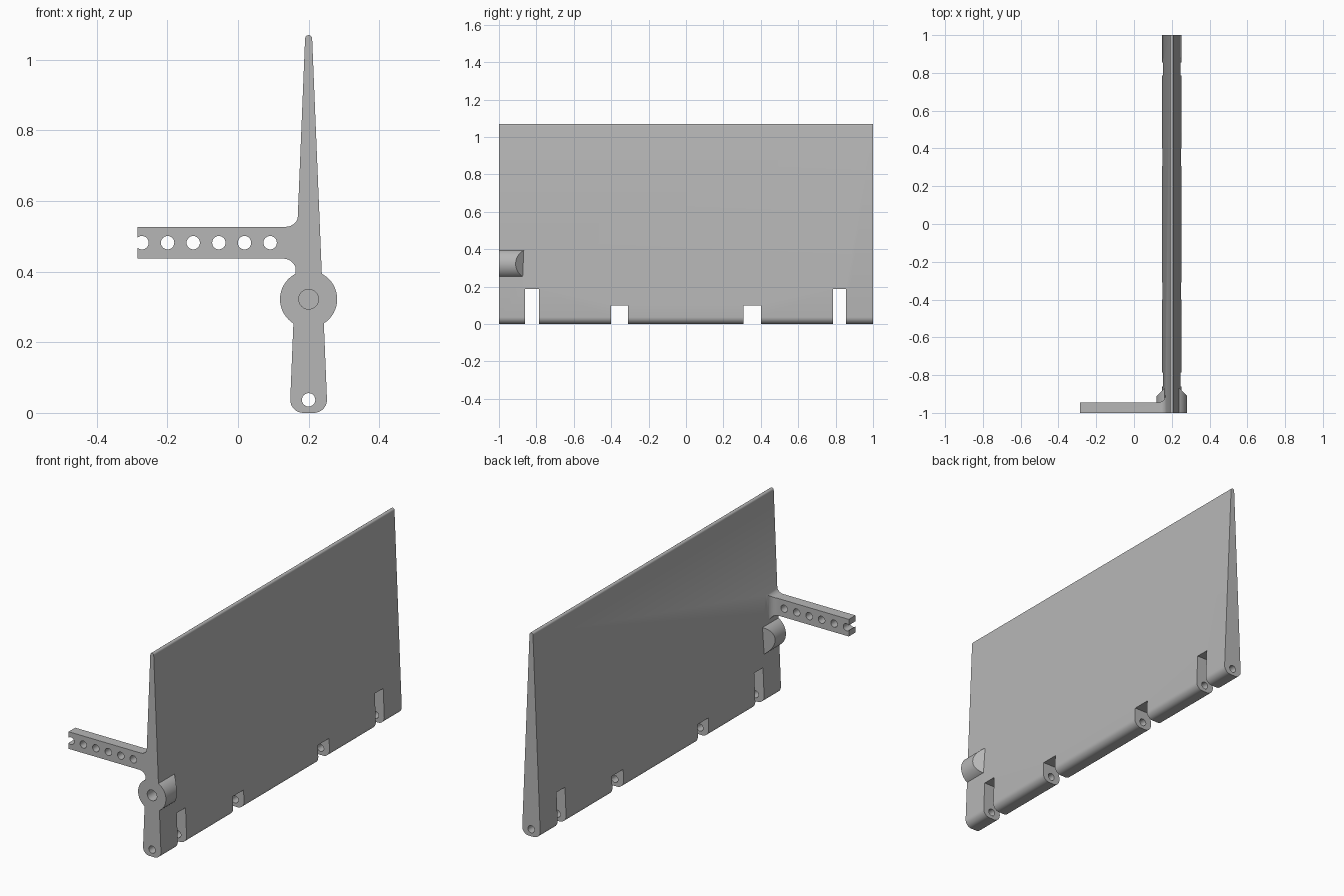
import bpy, bmesh
from math import cos, sin, radians
from mathutils import Vector

cube = bpy.data.objects.get("Cube")
if cube:
    bpy.data.objects.remove(cube, do_unlink=True)

grey = bpy.data.materials.new("plain grey")
grey.use_nodes = True
grey.diffuse_color = (0.47, 0.47, 0.47, 1)
grey.node_tree.nodes["Principled BSDF"].inputs["Base Color"].default_value = grey.diffuse_color


def arc(cx, cy, r, start, end, steps=8):
    angles = [radians(start + (end - start) * i / steps) for i in range(steps + 1)]
    return [(cx + r * cos(a), cy + r * sin(a)) for a in angles]


def circle(cx, cy, r, steps=32):
    return arc(cx, cy, r, 0, 360, steps)[:-1]


def rect(x0, z0, x1, z1):
    return [(x0, z0), (x1, z0), (x1, z1), (x0, z1)]


def prism(name, outline, low, high, upright=False, cuts=()):
    """Extrude an outline along y, or along z when upright; slice by planes."""
    bm = bmesh.new()
    rings = []
    for d in (low, high):
        rings.append([bm.verts.new((u, v, d) if upright else (u, d, v)) for u, v in outline])
    bm.faces.new(rings[0])
    bm.faces.new(rings[1])
    n = len(outline)
    for i in range(n):
        j = (i + 1) % n
        bm.faces.new((rings[0][i], rings[0][j], rings[1][j], rings[1][i]))
    for point, normal in cuts:
        bmesh.ops.bisect_plane(bm, geom=bm.verts[:] + bm.edges[:] + bm.faces[:],
                               plane_co=point, plane_no=normal, clear_outer=True)
        bmesh.ops.holes_fill(bm, edges=[e for e in bm.edges if e.is_boundary], sides=0)
    bmesh.ops.recalc_face_normals(bm, faces=bm.faces[:])
    mesh = bpy.data.meshes.new(name)
    bm.to_mesh(mesh)
    bm.free()
    mesh.materials.append(grey)
    obj = bpy.data.objects.new(name, mesh)
    bpy.context.collection.objects.link(obj)
    return obj


def combine(target, tool, operation):
    """Apply a boolean and discard the tool object."""
    tool.hide_render = True
    mod = target.modifiers.new(operation, "BOOLEAN")
    mod.operation, mod.object, mod.solver = operation, tool, "EXACT"
    bpy.context.view_layer.objects.active = target
    bpy.ops.object.modifier_apply(modifier=mod.name)
    bpy.data.objects.remove(tool, do_unlink=True)


MID = 0.2      # x of the panel's middle plane
FRONT = -1.0

# Tapered panel with rounded foot and tip
foot = arc(MID - 0.015, 0.037, 0.037, 180, 270) + arc(MID + 0.015, 0.037, 0.037, 270, 360)
panel = prism("flap_panel", foot + arc(MID, 1.06, 0.01, 0, 180), FRONT, 1.0)

# Control arm, flared where it meets the panel
arm_outline = ([(-0.285, 0.437)] + arc(0.128, 0.4, 0.037, 90, 0)
               + [(MID, 0.4), (MID, 0.564)]
               + arc(0.135, 0.564, 0.037, 0, -90) + [(-0.285, 0.527)])
arm = prism("control_arm", arm_outline, FRONT, -0.905)
relief = [(-0.4, -0.945)] + arc(0.127, -0.905, 0.04, -90, 0) + [(0.167, -0.8), (-0.4, -0.8)]
combine(arm, prism("root_relief", relief, 0.3, 0.7, upright=True), "DIFFERENCE")
for i in range(6):
    hole = prism("link_hole", circle(-0.272 + 0.0726 * i, 0.482, 0.019, 24), -1.1, -0.8)
    combine(arm, hole, "DIFFERENCE")

# Pivot boss, its rear sloping into both sides of the panel
slopes = [(Vector((MID + s * 0.04, -0.87, 0)), Vector((s, 1, 0))) for s in (-1, 1)]
boss = prism("pivot_boss", circle(MID, 0.322, 0.081, 48), FRONT, -0.85, cuts=slopes)

combine(panel, arm, "UNION")
combine(panel, boss, "UNION")

# Pivot socket, hinge pin bore and hinge slots
combine(panel, prism("pivot_socket", circle(MID, 0.322, 0.028), -1.1, -0.9), "DIFFERENCE")
combine(panel, prism("hinge_bore", circle(MID, 0.037, 0.019, 24), -1.1, 1.1), "DIFFERENCE")
for y0, y1, top in ((-0.86, -0.787, 0.188), (-0.4, -0.31, 0.1),
                    (0.307, 0.4, 0.1), (0.785, 0.855, 0.188)):
    combine(panel, prism("hinge_slot", rect(0, -0.1, 0.4, top), y0, y1), "DIFFERENCE")

# Smooth the curved walls, keep the edges crisp
bpy.ops.object.select_all(action="DESELECT")
panel.select_set(True)
bpy.context.view_layer.objects.active = panel
bpy.ops.object.shade_smooth_by_angle(angle=radians(30))
